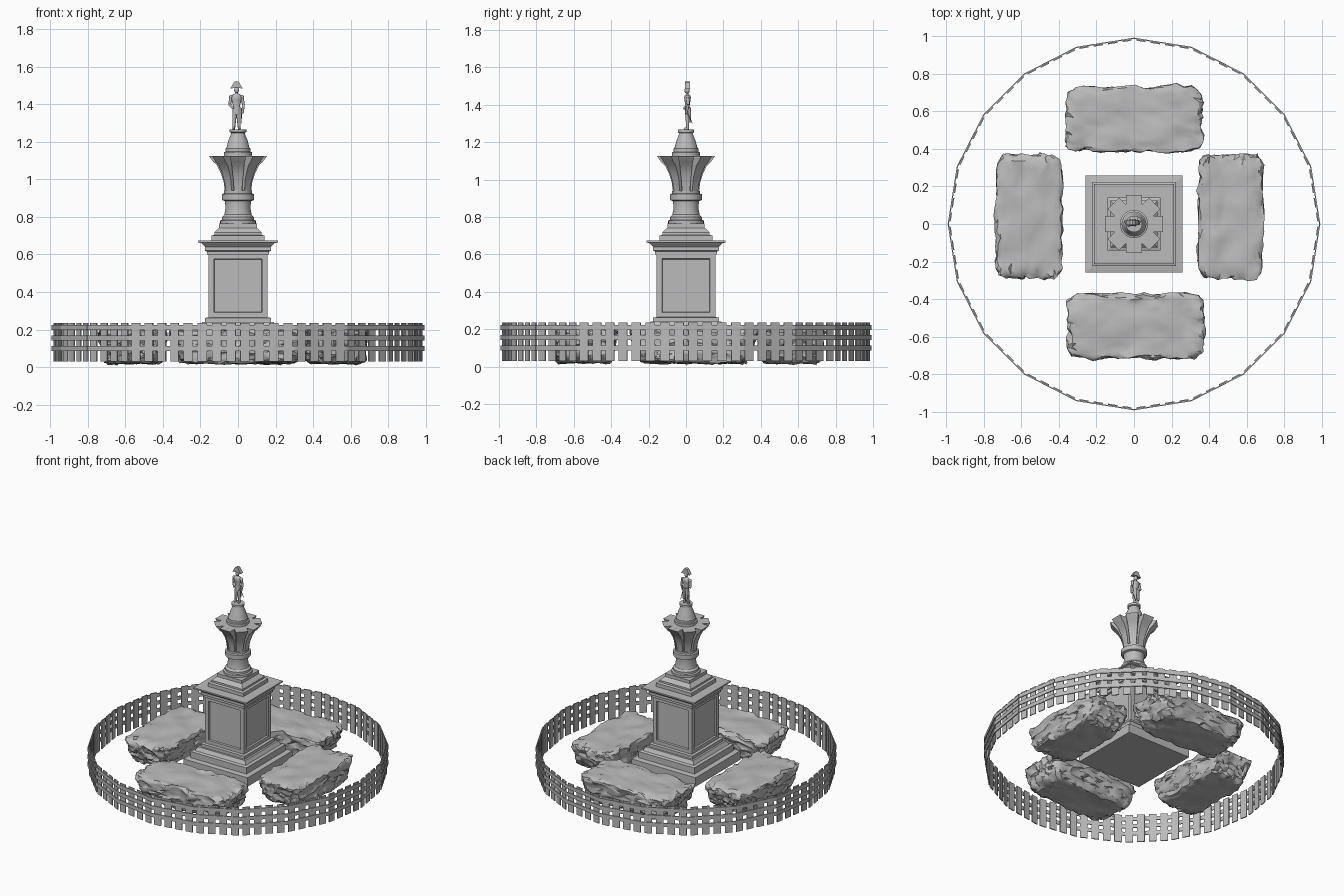
import bpy, bmesh, math
from math import cos, sin, pi, tau
from mathutils import Vector, Matrix, noise

cube = bpy.data.objects.get("Cube")
if cube:
    bpy.data.objects.remove(cube)

stone = bpy.data.materials.new("grey stone")
stone.use_nodes = True
GREY = (0.5, 0.5, 0.5, 1)
stone.diffuse_color = GREY
stone.node_tree.nodes["Principled BSDF"].inputs["Base Color"].default_value = GREY


def finish(name, bm, smooth=None):
    bmesh.ops.recalc_face_normals(bm, faces=bm.faces)
    mesh = bpy.data.meshes.new(name)
    bm.to_mesh(mesh)
    bm.free()
    mesh.materials.append(stone)
    obj = bpy.data.objects.new(name, mesh)
    bpy.context.collection.objects.link(obj)
    if smooth:
        bpy.ops.object.select_all(action='DESELECT')
        obj.select_set(True)
        bpy.context.view_layer.objects.active = obj
        bpy.ops.object.shade_smooth_by_angle(angle=math.radians(smooth))
    return obj


def box(bm, centre, size, turn=Matrix()):
    m = turn @ Matrix.Translation(centre) @ Matrix.Diagonal((*size, 1))
    return bmesh.ops.create_cube(bm, size=1, matrix=m)["verts"]


def stack(bm, profile, sides, centre=(0, 0), phase=0.0, squash=1.0):
    """Closed solid through (radius, height) rings."""
    rings = []
    for r, z in profile:
        rings.append([bm.verts.new((centre[0] + r * cos(tau * i / sides + phase),
                                    centre[1] + squash * r * sin(tau * i / sides + phase), z))
                      for i in range(sides)])
    for a, b in zip(rings, rings[1:]):
        for i in range(sides):
            j = (i + 1) % sides
            bm.faces.new((a[i], a[j], b[j], b[i]))
    bm.faces.new(rings[0])
    bm.faces.new(rings[-1])


def square_stack(bm, profile):
    stack(bm, [(h * math.sqrt(2), z) for h, z in profile], 4, phase=pi / 4)


def limb(bm, a, b, r1, r2, sides=10):
    a, b = Vector(a), Vector(b)
    m = Matrix.Translation((a + b) / 2) @ (b - a).to_track_quat('Z', 'Y').to_matrix().to_4x4()
    bmesh.ops.create_cone(bm, cap_ends=True, segments=sides, radius1=r1, radius2=r2,
                          depth=(b - a).length, matrix=m)


def ball(bm, centre, size):
    bmesh.ops.create_uvsphere(bm, u_segments=12, v_segments=8, radius=1,
                              matrix=Matrix.Translation(centre) @ Matrix.Diagonal((*size, 1)))


# Fence: twenty straight bays with outer rails and inner pickets
SIDES, RADIUS = 20, 0.99
bay = 2 * RADIUS * sin(pi / SIDES)
apothem = RADIUS * cos(pi / SIDES)
rails, pickets = bmesh.new(), bmesh.new()
for i in range(SIDES):
    turn = Matrix.Rotation(tau * (i + 0.5) / SIDES, 4, 'Z')
    for z in (0.1, 0.155, 0.21):
        box(rails, (apothem, 0, z), (0.006, bay, 0.027), turn)
    for k in range(4):
        box(pickets, (apothem - 0.007, (k - 1.5) * bay / 4, 0.133), (0.007, 0.05, 0.205), turn)
finish("fence_rails", rails)
finish("fence_pickets", pickets)


# Rough boulders around the monument
def boulder(name, x, y, w, d, seed):
    bm = bmesh.new()
    bmesh.ops.create_cube(bm, size=2)
    bmesh.ops.subdivide_edges(bm, edges=bm.edges, cuts=15, use_grid_fill=True)
    shift = Vector((seed * 7.3, seed * 3.1, 0))
    for v in bm.verts:
        p = v.co.copy()
        p *= 1 / sum(abs(c) ** 9 for c in p) ** (1 / 9)
        q = Vector((p.x * w / 2, p.y * d / 2, p.z * 0.09))
        taper = 1 - 0.09 * (1 - p.z)
        q.x *= taper
        q.y *= taper
        rim = min(1, max(abs(p.x), abs(p.y)) ** 6 + 0.25)
        q += noise.noise_vector(q * 9 + shift) * 0.014
        q += noise.noise_vector(q * 34 + shift) * 0.02 * rim
        v.co = q + Vector((x, y, 0.11))
    bmesh.ops.triangulate(bm, faces=bm.faces)
    finish(name, bm, 35)


boulder("back_boulder", 0, 0.56, 0.75, 0.36, 1)
boulder("front_boulder", 0.01, -0.545, 0.75, 0.36, 2)
boulder("right_boulder", -0.56, 0.04, 0.36, 0.68, 3)
boulder("left_boulder", 0.515, 0.04, 0.36, 0.68, 4)

# Stepped base
bm = bmesh.new()
square_stack(bm, [(0.258, 0.095), (0.258, 0.16), (0.225, 0.165), (0.225, 0.21), (0.205, 0.215),
                  (0.19, 0.24), (0.176, 0.24), (0.176, 0.262), (0.157, 0.265)])
finish("stepped_base", bm)

# Pedestal block with framed, recessed panels
bm = bmesh.new()
square_stack(bm, [(0.157, 0.262), (0.157, 0.605)])
bm.normal_update()
walls = [f for f in bm.faces if abs(f.normal.z) < 0.5]
bmesh.ops.inset_individual(bm, faces=walls, thickness=0.04)
bmesh.ops.inset_individual(bm, faces=walls, thickness=0.004, depth=-0.012)
finish("pedestal", bm)

# Cornice and the steps above it
bm = bmesh.new()
square_stack(bm, [(0.165, 0.6), (0.165, 0.615), (0.176, 0.62), (0.176, 0.64), (0.195, 0.66),
                  (0.212, 0.664), (0.212, 0.674), (0.142, 0.674), (0.142, 0.7), (0.126, 0.705),
                  (0.126, 0.718), (0.105, 0.738), (0.1, 0.742), (0.1, 0.765)])
finish("cornice", bm)

# Round column
bm = bmesh.new()
stack(bm, [(0.095, 0.765), (0.095, 0.78), (0.085, 0.785), (0.085, 0.8), (0.073, 0.812),
           (0.066, 0.85), (0.07, 0.885), (0.085, 0.89), (0.085, 0.922), (0.074, 0.926),
           (0.074, 0.94), (0.06, 0.94), (0.065, 1.02), (0.09, 1.1), (0.09, 1.125)], 32)
finish("column", bm, 30)

# Capital: eight flaring leaves, each a curved blade widening to its tip
curve = [(0.07, 0.935), (0.076, 0.985), (0.09, 1.03), (0.112, 1.075), (0.133, 1.095), (0.155, 1.125)]
bm = bmesh.new()
for i in range(8):
    turn = Matrix.Rotation(tau * i / 8, 4, 'Z')
    rows = []
    for k, (r, z) in enumerate(curve):
        half = 0.02 + 0.022 * k / (len(curve) - 1)
        rows.append([bm.verts.new(turn @ Vector((x, s * half, z)))
                     for x, s in ((0.02, -1), (r, -1), (r, 1), (0.02, 1))])
    for a, b in zip(rows, rows[1:]):
        for j in range(4):
            n = (j + 1) % 4
            bm.faces.new((a[j], a[n], b[n], b[j]))
    bm.faces.new(rows[0])
    bm.faces.new(rows[-1])
finish("capital_leaves", bm, 25)

# Bell-shaped plinth under the statue
bm = bmesh.new()
stack(bm, [(0.075, 1.12), (0.075, 1.145), (0.066, 1.148), (0.066, 1.165), (0.061, 1.17),
           (0.052, 1.205), (0.038, 1.24), (0.036, 1.248), (0.044, 1.252), (0.044, 1.267)], 28)
finish("statue_plinth", bm, 30)

# Statue: a standing officer in a long coat and cocked hat
CX, CY = -0.008, 0.008
bm = bmesh.new()
stack(bm, [(0.021, 1.345), (0.022, 1.375), (0.019, 1.395), (0.027, 1.425), (0.03, 1.44),
           (0.022, 1.452), (0.009, 1.458), (0.008, 1.47)], 14, (CX, CY), squash=0.62)
for s in (-1, 1):
    hip = (CX + s * 0.01, CY, 1.36)
    foot = (CX + s * 0.015, CY, 1.27)
    limb(bm, foot, hip, 0.0075, 0.0125)
    ball(bm, (foot[0], CY - 0.006, 1.272), (0.008, 0.015, 0.007))
    shoulder = (CX + s * 0.028, CY, 1.442)
    elbow = (CX + s * 0.037, CY + 0.004, 1.4)
    hand = (CX + s * 0.02, CY - 0.016, 1.382) if s < 0 else (CX + 0.033, CY - 0.006, 1.36)
    ball(bm, shoulder, (0.012, 0.011, 0.009))
    limb(bm, elbow, shoulder, 0.0075, 0.0095)
    limb(bm, hand, elbow, 0.006, 0.0075)
    ball(bm, hand, (0.007, 0.007, 0.008))
    limb(bm, (CX + s * 0.012, CY + 0.014, 1.305), (CX + s * 0.009, CY + 0.006, 1.385), 0.006, 0.013)
ball(bm, (CX, CY - 0.002, 1.476), (0.0125, 0.014, 0.017))
finish("statue_figure", bm, 50)

bm = bmesh.new()
limb(bm, (CX + 0.028, CY + 0.026, 1.3), (CX + 0.026, CY - 0.012, 1.38), 0.002, 0.003, 6)
finish("sword", bm)

# Cocked hat: an arched outline with thickness
bm = bmesh.new()
outline = [(-0.034, 1.484), (0, 1.49), (0.034, 1.484), (0.022, 1.504), (0.012, 1.52),
           (0, 1.525), (-0.012, 1.52), (-0.022, 1.504)]
face = bm.faces.new([bm.verts.new((CX + x, CY - 0.013, z)) for x, z in outline])
back = bmesh.ops.extrude_face_region(bm, geom=[face])["geom"]
bmesh.ops.translate(bm, vec=(0, 0.026, 0), verts=[g for g in back if isinstance(g, bmesh.types.BMVert)])
finish("cocked_hat", bm)
